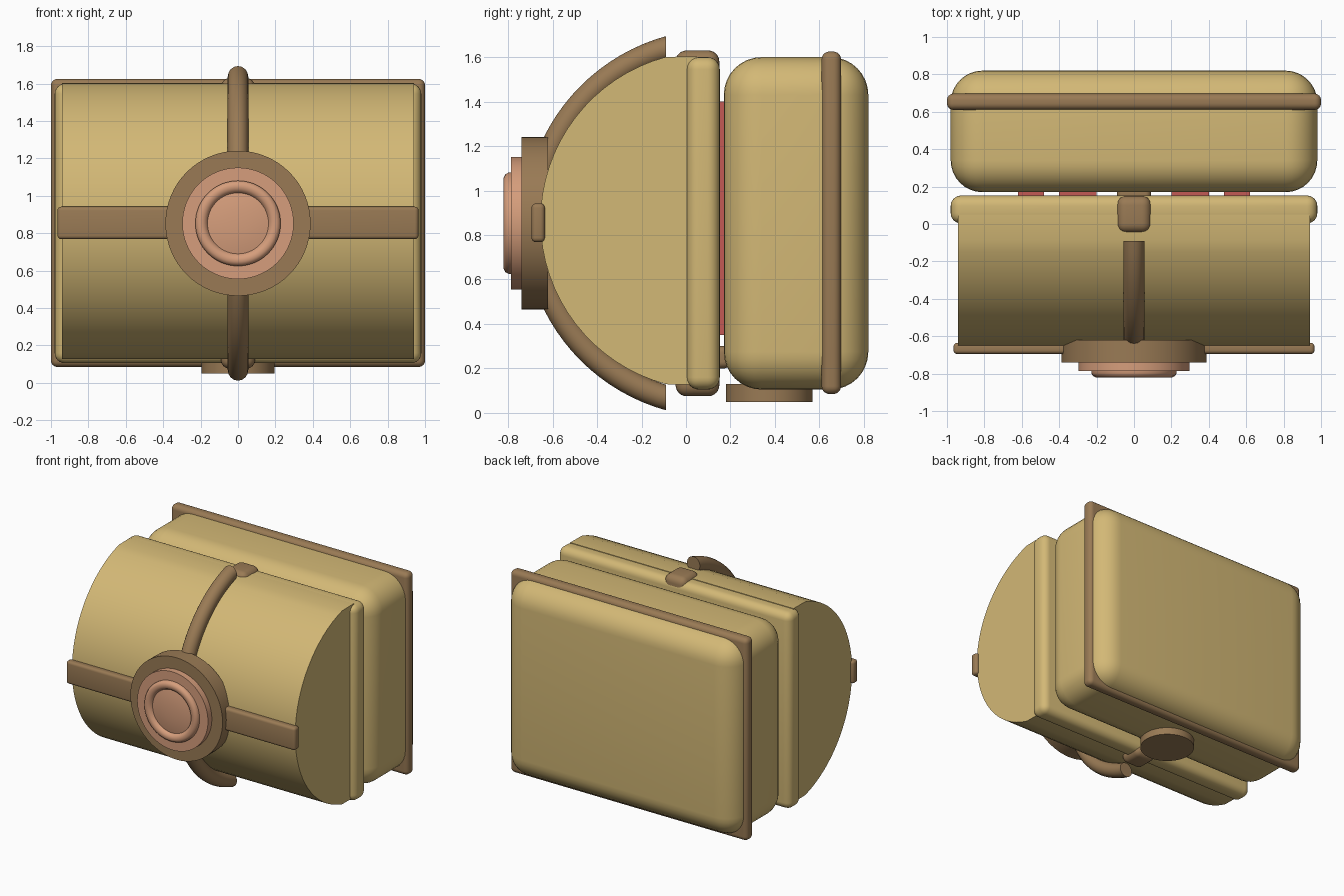
import bpy, bmesh, math
from mathutils import Matrix, Vector

cube = bpy.data.objects.get("Cube")
if cube:
    bpy.data.objects.remove(cube, do_unlink=True)


def material(name, rgb):
    m = bpy.data.materials.new(name)
    m.use_nodes = True
    m.diffuse_color = (*rgb, 1)
    m.node_tree.nodes["Principled BSDF"].inputs["Base Color"].default_value = (*rgb, 1)
    return m


TAN = material("tan", (0.65, 0.48, 0.18))
BROWN = material("brown", (0.32, 0.195, 0.09))
COPPER = material("copper", (0.67, 0.34, 0.2))
RED = material("red", (0.55, 0.1, 0.09))
CENTER_Z = 0.853


def finish(name, bm, mat):
    bmesh.ops.recalc_face_normals(bm, faces=bm.faces)
    mesh = bpy.data.meshes.new(name)
    bm.to_mesh(mesh)
    bm.free()
    mesh.materials.append(mat)
    ob = bpy.data.objects.new(name, mesh)
    bpy.context.collection.objects.link(ob)
    bpy.ops.object.select_all(action='DESELECT')
    ob.select_set(True)
    bpy.context.view_layer.objects.active = ob
    bpy.ops.object.shade_smooth_by_angle(angle=math.radians(35))
    return ob


def box(name, mat, x, y, z, bevel=0, segments=6):
    """Box from (min, max) pairs with rounded edges."""
    bm = bmesh.new()
    bmesh.ops.create_cube(bm, size=1)
    for v in bm.verts:
        v.co = [(lo + hi) / 2 + c * (hi - lo) for c, (lo, hi) in zip(v.co, (x, y, z))]
    if bevel:
        bmesh.ops.bevel(bm, geom=bm.edges[:], offset=bevel, segments=segments,
                        profile=0.5, affect='EDGES')
    return finish(name, bm, mat)


def lathe(name, mat, profile, center, axis='Y', steps=64):
    """Turn (radius, height) points about an axis through center."""
    bm = bmesh.new()
    verts = [bm.verts.new((r, 0, h)) for r, h in profile]
    edges = [bm.edges.new(pair) for pair in zip(verts, verts[1:])]
    bmesh.ops.spin(bm, geom=verts + edges, cent=(0, 0, 0), axis=(0, 0, 1),
                   angle=math.tau, steps=steps)
    bmesh.ops.remove_doubles(bm, verts=bm.verts, dist=1e-4)
    turn = Matrix.Rotation(math.radians(90), 4, 'X') if axis == 'Y' else Matrix()
    bm.transform(Matrix.Translation(center) @ turn)
    return finish(name, bm, mat)


# Chest body and its band
box("chest_body", TAN, (-0.98, 0.98), (0.17, 0.82), (0.105, 1.6), 0.17, 8)
box("body_band", BROWN, (-1, 1), (0.61, 0.697), (0.085, 1.625), 0.035)

# Lid rim
box("lid_rim", TAN, (-0.98, 0.98), (0.003, 0.152), (0.105, 1.6), 0.055)

# Curved lid, an arc swept along x
bm = bmesh.new()
radius, arc_y, mid_z = 0.762, 0.107, 0.865
half = math.acos((arc_y + 0.09) / radius)
points = [(0.05, mid_z + 0.738)]
for i in range(33):
    a = half - 2 * half * i / 32
    points.append((arc_y - radius * math.cos(a), mid_z + radius * math.sin(a)))
points.append((0.05, mid_z - 0.738))
face = bm.faces.new([bm.verts.new((-0.94, y, z)) for y, z in points])
new = bmesh.ops.extrude_face_region(bm, geom=[face], use_keep_orig=True)["geom"]
bmesh.ops.translate(bm, vec=(1.88, 0, 0),
                    verts=[g for g in new if isinstance(g, bmesh.types.BMVert)])
finish("curved_lid", bm, TAN)

# Round strap over the lid, cut off flat at both ends
ring = [(0.818 + 0.055 * math.cos(math.tau * i / 16), 0.055 * math.sin(math.tau * i / 16))
        for i in range(17)]
strap = lathe("lid_strap", BROWN, ring, (0, 0, 0), 'Z', 96)
bm = bmesh.new()
bm.from_mesh(strap.data)
bm.transform(Matrix.Translation((0, 0.143, CENTER_Z)) @ Matrix.Rotation(math.radians(90), 4, 'Y'))
cut = bmesh.ops.bisect_plane(bm, geom=bm.verts[:] + bm.edges[:] + bm.faces[:],
                             plane_co=(0, -0.09, 0), plane_no=(0, 1, 0), clear_outer=True)
bmesh.ops.holes_fill(bm, edges=[e for e in bm.edges if e.is_boundary])
bpy.data.objects.remove(strap, do_unlink=True)
finish("lid_strap", bm, BROWN)

# Cross bar and the clasp wrapping the rim
box("cross_bar", BROWN, (-0.965, 0.965), (-0.695, -0.635), (0.768, 0.942), 0.02, 4)
box("rim_clasp", BROWN, (-0.092, 0.092), (-0.047, 0.15), (0.075, 1.63), 0.05)

# Round emblem in stacked layers
hub = Vector((0, 0, CENTER_Z))
lathe("emblem_base", BROWN, [(0, 0.62), (0.388, 0.62), (0.388, 0.74), (0, 0.74)], hub)
lathe("emblem_plate", COPPER, [(0, 0.73), (0.298, 0.73), (0.298, 0.787), (0, 0.787)], hub)
lathe("emblem_button", COPPER,
      [(0.228, 0.78), (0.228, 0.798), (0.22, 0.812), (0.205, 0.82), (0.185, 0.818),
       (0.17, 0.808), (0.163, 0.795), (0.12, 0.803), (0.06, 0.808), (0, 0.81)], hub)

# Round foot under the body
lathe("bottom_foot", BROWN, [(0, 0.05), (0.195, 0.05), (0.195, 0.13), (0, 0.13)],
      (0, 0.375, 0), 'Z')

# Lining pieces in the gap between lid and body
for side, label in ((1, "left"), (-1, "right")):
    for part, a, b in (("inner", 0.2, 0.4), ("outer", 0.48, 0.62)):
        box(f"{part}_lining_{label}", RED, sorted((side * a, side * b)),
            (0.14, 0.18), (0.35, 1.4))
box("gap_latch", BROWN, (-0.09, 0.09), (0.12, 0.2), (0.2, 0.3), 0.03)
